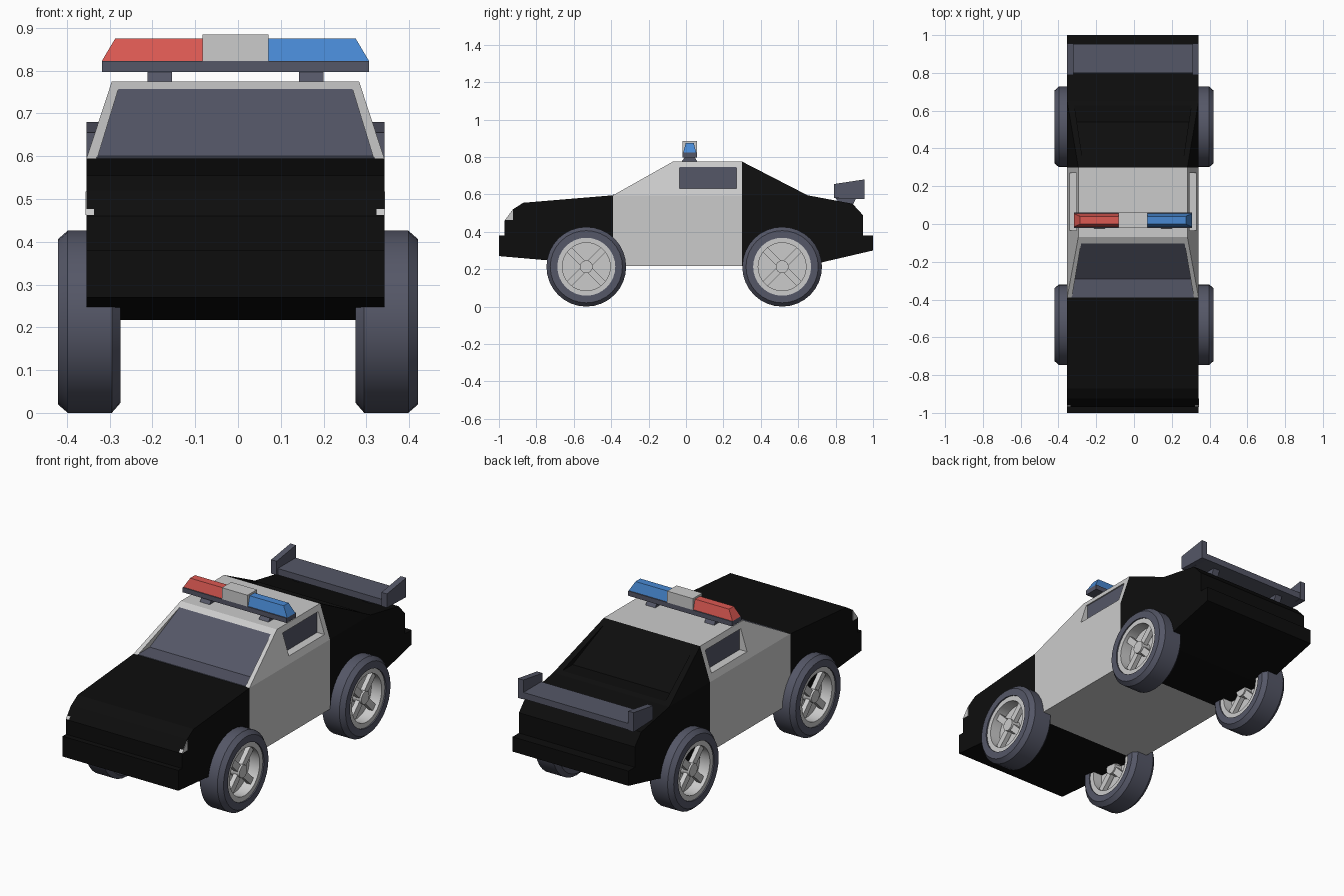
import bpy, bmesh, math
from mathutils import Matrix

if "Cube" in bpy.data.objects:
    bpy.data.objects.remove(bpy.data.objects["Cube"])

CX = -0.006          # body centre line
HALF = 0.348         # body half width
BELT = 0.595         # height where the cabin starts to narrow


def material(name, rgb):
    m = bpy.data.materials.new(name)
    m.diffuse_color = (*rgb, 1)
    m.use_nodes = True
    m.node_tree.nodes["Principled BSDF"].inputs["Base Color"].default_value = m.diffuse_color
    return m


BLACK = material("black paint", (0.004, 0.004, 0.004))
DARK = material("dark slate", (0.09, 0.095, 0.135))
RED = material("red lens", (0.72, 0.10, 0.085))
BLUE = material("blue lens", (0.065, 0.25, 0.65))
WHITE = material("white", (0.9, 0.9, 0.9))


def finish(name, bm, mat=None, smooth=False):
    bmesh.ops.recalc_face_normals(bm, faces=bm.faces)
    me = bpy.data.meshes.new(name)
    bm.to_mesh(me)
    bm.free()
    ob = bpy.data.objects.new(name, me)
    bpy.context.collection.objects.link(ob)
    if mat:
        me.materials.append(mat)
    if smooth:
        bpy.ops.object.select_all(action='DESELECT')
        ob.select_set(True)
        bpy.context.view_layer.objects.active = ob
        bpy.ops.object.shade_smooth_by_angle(angle=math.radians(25))
    return ob


def prism(name, yz, x0, x1, mat=None, taper=False):
    """Side profile extruded across x, optionally narrowing above the belt line."""
    bm = bmesh.new()
    face = bm.faces.new([bm.verts.new((x0, y, z)) for y, z in yz])
    ext = bmesh.ops.extrude_face_region(bm, geom=[face])
    for v in ext["geom"]:
        if isinstance(v, bmesh.types.BMVert):
            v.co.x = x1
    if taper:
        bmesh.ops.bisect_plane(bm, geom=bm.verts[:] + bm.edges[:] + bm.faces[:], dist=1e-4,
                               plane_co=(0, 0, BELT), plane_no=(0, 0, 1))
        for v in bm.verts:
            k = 1 - max(0, v.co.z - BELT) / 0.18 * 0.17
            v.co.x = CX + (v.co.x - CX) * k
    return finish(name, bm, mat)


def box(name, x, y, z, mat=None):
    return prism(name, [(y[0], z[0]), (y[1], z[0]), (y[1], z[1]), (y[0], z[1])], x[0], x[1], mat)


def cut(target, cutter):
    mod = target.modifiers.new("opening", 'BOOLEAN')
    mod.operation = 'DIFFERENCE'
    mod.solver = 'EXACT'
    mod.object = cutter
    cutter.hide_render = True
    cutter.hide_set(True)


def lathe(name, profile, side, y, z, mat=None, segs=32):
    """Closed ring of (x, radius) points spun about the wheel axle."""
    bm = bmesh.new()
    rings = [[bm.verts.new((side * x, y + r * math.cos(2 * math.pi * i / segs),
                            z + r * math.sin(2 * math.pi * i / segs))) for x, r in profile]
             for i in range(segs)]
    n = len(profile)
    for i in range(segs):
        a, b = rings[i], rings[(i + 1) % segs]
        for j in range(n):
            k = (j + 1) % n
            bm.faces.new((a[j], a[k], b[k], b[j]))
    return finish(name, bm, mat, True)


def cylinder(name, x0, x1, r, side, y, z, mat=None, segs=24):
    bm = bmesh.new()
    m = Matrix.Translation((side * (x0 + x1) / 2, y, z)) @ Matrix.Rotation(math.pi / 2, 4, 'Y')
    bmesh.ops.create_cone(bm, cap_ends=True, segments=segs, radius1=r, radius2=r,
                          depth=x1 - x0, matrix=m)
    return finish(name, bm, mat, True)


L, R = CX - HALF, CX + HALF

# Body: bonnet, cabin and boot
prism("front_body", [(-1, 0.27), (-1, 0.38), (-0.97, 0.38), (-0.97, 0.46), (-0.925, 0.52),
                     (-0.87, 0.555), (-0.39, BELT), (-0.39, 0.217)], L, R, BLACK)
cabin = prism("cabin", [(-0.39, 0.217), (-0.39, BELT), (-0.07, 0.775), (0.30, 0.775),
                        (0.30, 0.217)], L, R, None, True)
rear = prism("rear_body", [(0.30, 0.217), (0.30, 0.775), (0.65, BELT), (0.89, 0.55),
                           (0.945, 0.49), (0.945, 0.38), (1, 0.38), (1, 0.30), (0.72, 0.235),
                           (0.62, 0.217)], L, R, BLACK, True)

# Windscreen recess with sloping glass and flat dash
W = 0.323
cut(cabin, prism("windscreen_cutter", [(-0.088, 0.757), (-0.28, 0.592), (-0.45, 0.592),
                                       (-0.45, 0.757)], CX - W, CX + W, None, True))
prism("windscreen", [(-0.10, 0.757), (-0.29, 0.60), (-0.39, 0.598), (-0.39, 0.58),
                     (-0.27, 0.58), (-0.08, 0.757)], CX - W - 0.002, CX + W + 0.002, DARK, True)

# Rear window recess
cut(rear, prism("rear_window_cutter", [(0.335, 0.755), (0.54, 0.607), (0.75, 0.607),
                                       (0.75, 0.755)], CX - W + 0.01, CX + W - 0.01, None, True))

for s, tag in ((-1, "left"), (1, "right")):
    # Side windows and corner headlights
    def span(a, b):
        return sorted((CX + s * a, CX + s * b))
    cut(cabin, box(f"side_window_cutter_{tag}", span(0.287, 0.45), (-0.035, 0.27), (0.63, 0.745)))
    box(f"side_window_{tag}", span(0.27, 0.292), (-0.036, 0.271), (0.629, 0.746), DARK)
    prism(f"headlight_{tag}", [(-0.969, 0.462), (-0.925, 0.462), (-0.925, 0.518)],
          *span(0.33, 0.35), WHITE)

    # Spoiler end plates and struts
    prism(f"spoiler_plate_{tag}", [(0.79, 0.58), (0.79, 0.655), (0.955, 0.68), (0.955, 0.575)],
          *span(0.315, 0.348), DARK)
    prism(f"spoiler_strut_{tag}", [(0.80, 0.58), (0.83, 0.54), (0.89, 0.54), (0.91, 0.58)],
          *span(0.19, 0.23), DARK)

    # Light bar feet
    prism(f"light_bar_foot_{tag}", [(-0.025, 0.774), (0.062, 0.774), (0.045, 0.80), (-0.005, 0.80)],
          *span(0.148, 0.206), DARK)

    # Light bar lenses, sloped at the outer end
    lens = box(f"light_lens_{tag}", span(0.077, 0.312), (-0.015, 0.055), (0.823, 0.875),
               RED if s < 0 else BLUE)
    for v in lens.data.vertices:
        if v.co.z > 0.85:
            v.co.y = 0.02 + (v.co.y - 0.02) * 0.6
            if abs(v.co.x - CX) > 0.2:
                v.co.x -= s * 0.031

    # Wheels: tyre, rim, dish, hub and crossed spokes
    for y, end in ((-0.533, "front"), (0.514, "rear")):
        z = 0.213
        name = f"{end}_{tag}"
        lathe(f"tyre_{name}", [(0.275, 0.19), (0.295, 0.213), (0.398, 0.213), (0.421, 0.193),
                               (0.421, 0.155), (0.275, 0.155)], s, y, z, DARK)
        lathe(f"rim_{name}", [(0.281, 0.158), (0.414, 0.158), (0.414, 0.128), (0.281, 0.128)],
              s, y, z)
        cylinder(f"dish_{name}", 0.335, 0.352, 0.14, s, y, z, WHITE, 32)
        cylinder(f"hub_{name}", 0.29, 0.405, 0.034, s, y, z)
        bm = bmesh.new()
        for x in (0.31, 0.382):
            for a in (45, 135):
                m = (Matrix.Translation((s * x, y, z)) @ Matrix.Rotation(math.radians(a), 4, 'X')
                     @ Matrix.Diagonal((0.025, 0.27, 0.036, 1)))
                bmesh.ops.create_cube(bm, size=1, matrix=m)
        finish(f"spokes_{name}", bm)

# Light bar base and centre block
box("light_bar_base", (CX - 0.312, CX + 0.312), (-0.02, 0.06), (0.797, 0.823), DARK)
centre = box("light_bar_centre", (CX - 0.077, CX + 0.077), (-0.02, 0.06), (0.823, 0.885))

# Spoiler wing
box("spoiler_wing", (CX - 0.32, CX + 0.32), (0.80, 0.953), (0.577, 0.612), DARK)
